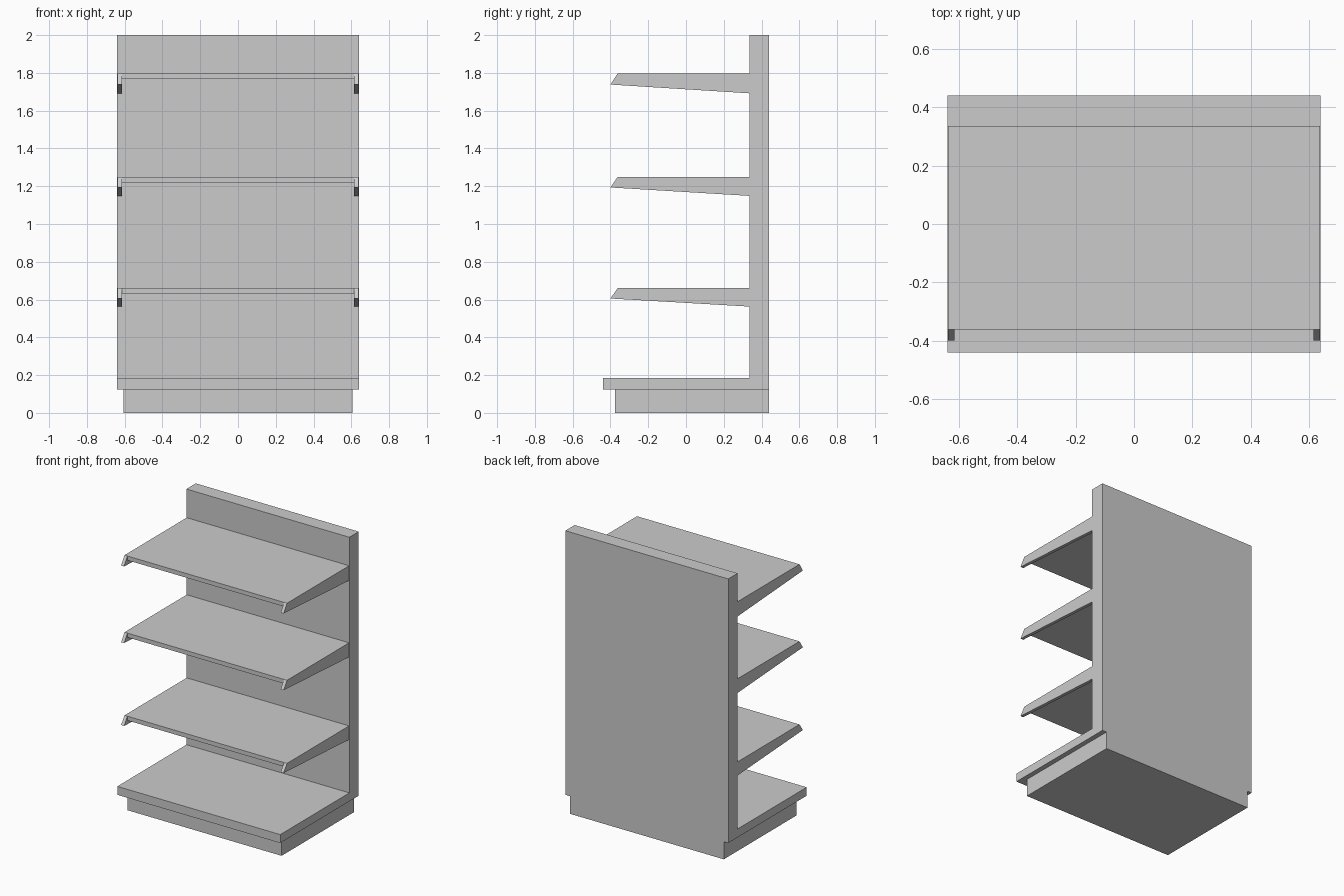
import bpy, bmesh

if "Cube" in bpy.data.objects:
    bpy.data.objects.remove(bpy.data.objects["Cube"])


def add_prism(bm, profile, x0, x1):
    """Extrude a (y, z) profile along x."""
    verts = [bm.verts.new((x0, y, z)) for y, z in profile]
    face = bm.faces.new(verts)
    ext = bmesh.ops.extrude_face_region(bm, geom=[face])
    moved = [v for v in ext["geom"] if isinstance(v, bmesh.types.BMVert)]
    bmesh.ops.translate(bm, verts=moved, vec=(x1 - x0, 0, 0))


def make_part(name, prisms):
    bm = bmesh.new()
    for profile, x0, x1 in prisms:
        add_prism(bm, profile, x0, x1)
    bmesh.ops.recalc_face_normals(bm, faces=bm.faces)
    mesh = bpy.data.meshes.new(name)
    bm.to_mesh(mesh)
    bm.free()
    obj = bpy.data.objects.new(name, mesh)
    bpy.context.collection.objects.link(obj)
    return obj


def rect(y0, y1, z0, z1):
    return [(y0, z0), (y1, z0), (y1, z1), (y0, z1)]


# Recessed plinth
make_part("plinth", [(rect(-0.375, 0.44, 0, 0.125), -0.605, 0.605)])

# Back panel and bottom deck as one L-shaped body
body = [(-0.44, 0.125), (0.44, 0.125), (0.44, 2.0),
        (0.335, 2.0), (0.335, 0.185), (-0.44, 0.185)]
make_part("back_panel_and_deck", [(body, -0.64, 0.64)])

# Shelves: thin board between two tapered side brackets
OUT, IN, BACK = 0.638, 0.615, 0.335
for i, (top, drop) in enumerate([(0.66, 0.097), (1.25, 0.101), (1.797, 0.105)], 1):
    bracket = [(-0.362, top), (-0.40, top - 0.56 * drop),
               (BACK, top - drop), (BACK, top)]
    make_part(f"shelf_{i}", [
        (rect(-0.362, BACK, top - 0.03, top), -IN, IN),
        (bracket, -OUT, -IN),
        (bracket, IN, OUT),
    ])
